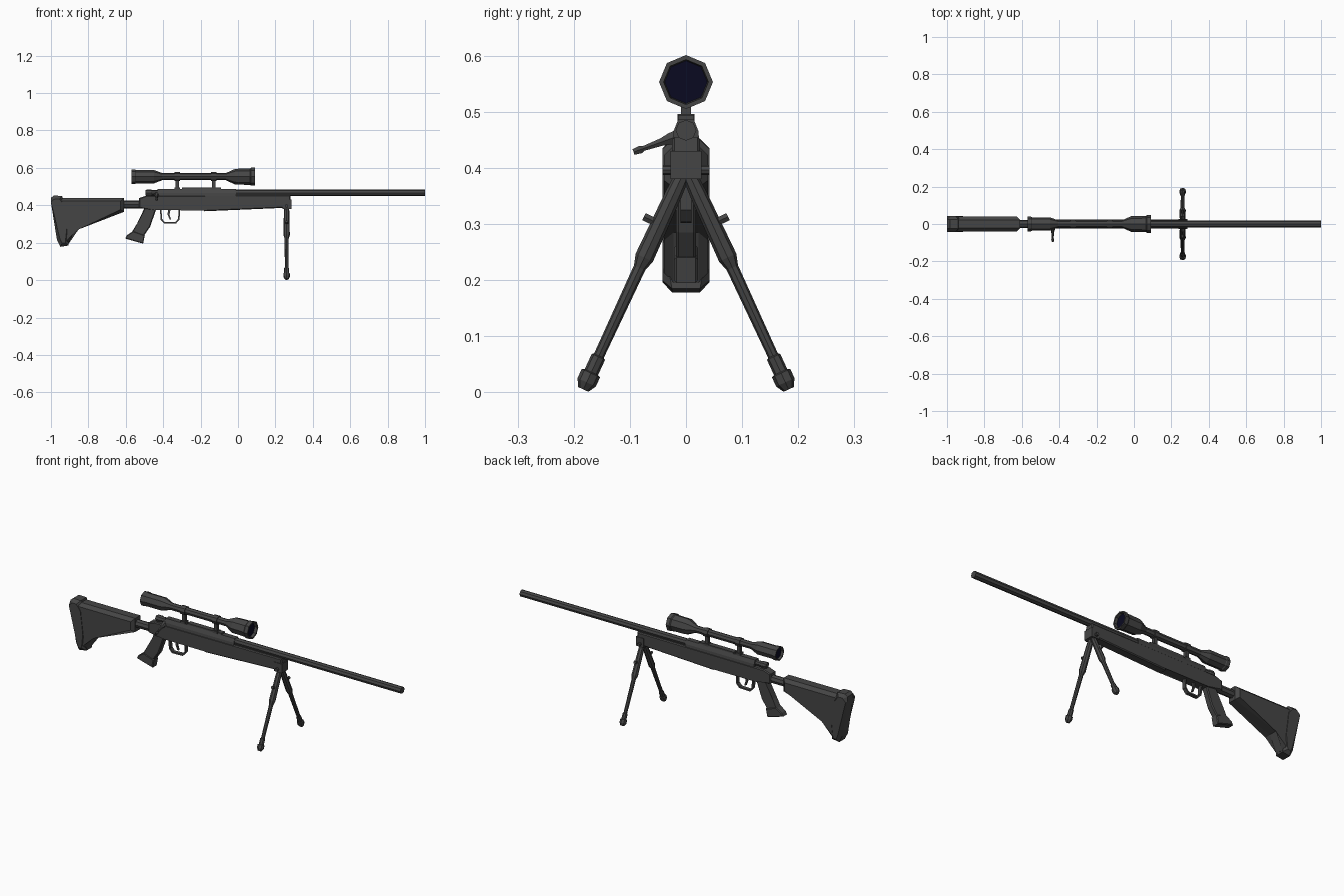
import bpy, bmesh, math
from mathutils import Vector

cube = bpy.data.objects.get("Cube")
if cube:
    bpy.data.objects.remove(cube)


def material(name, color):
    m = bpy.data.materials.new(name)
    m.use_nodes = True
    m.diffuse_color = color
    m.node_tree.nodes["Principled BSDF"].inputs["Base Color"].default_value = color
    return m


GREY = material("gunmetal_grey", (0.06, 0.06, 0.06, 1))
LENS = material("dark_blue_lens", (0.003, 0.003, 0.015, 1))


def finish(name, bm, mats=(GREY,)):
    bmesh.ops.recalc_face_normals(bm, faces=bm.faces)
    mesh = bpy.data.meshes.new(name)
    bm.to_mesh(mesh)
    bm.free()
    for m in mats:
        mesh.materials.append(m)
    obj = bpy.data.objects.new(name, mesh)
    bpy.context.collection.objects.link(obj)
    return obj


def prism(name, outline, lo, hi, axis="y", bevel=0.0):
    """Extrude an outline along y (x, z points) or along x (y, z points)."""
    bm = bmesh.new()
    place = (lambda p, t: (p[0], t, p[1])) if axis == "y" else (lambda p, t: (t, p[0], p[1]))
    a, b = ([bm.verts.new(place(p, t)) for p in outline] for t in (lo, hi))
    caps = [bm.faces.new(a), bm.faces.new(b)]
    n = len(outline)
    for i in range(n):
        j = (i + 1) % n
        bm.faces.new((a[i], a[j], b[j], b[i]))
    if bevel:
        rim = [e for f in caps for e in f.edges]
        bmesh.ops.bevel(bm, geom=rim, offset=bevel, segments=1, affect="EDGES",
                        clamp_overlap=True)
    return finish(name, bm)


def box(name, x, y, z):
    return prism(name, [(x[0], z[0]), (x[1], z[0]), (x[1], z[1]), (x[0], z[1])], *y)


def lathe(name, start, end, profile, sides=8, lens_caps=False):
    """Turn (distance, radius) points around the line from start to end."""
    start, end = Vector(start), Vector(end)
    q = (end - start).to_track_quat("Z", "Y")
    bm = bmesh.new()
    rings = []
    for d, r in profile:
        ring = []
        for k in range(sides):
            t = math.tau * k / sides
            ring.append(bm.verts.new(start + q @ Vector((r * math.cos(t), r * math.sin(t), d))))
        rings.append(ring)
    for a, b in zip(rings, rings[1:]):
        for k in range(sides):
            j = (k + 1) % sides
            bm.faces.new((a[k], a[j], b[j], b[k]))
    for ring in (rings[0], rings[-1]):
        bm.faces.new(ring).material_index = int(lens_caps)
    return finish(name, bm, (GREY, LENS) if lens_caps else (GREY,))


def rod(name, start, end, r, sides=8):
    length = (Vector(end) - Vector(start)).length
    return lathe(name, start, end, [(0, r), (length, r)], sides)


# Shoulder stock and its pad
prism("stock", [(-0.96, 0.44), (-0.61, 0.44), (-0.61, 0.365), (-0.865, 0.285),
                (-0.905, 0.195), (-0.95, 0.2)], -0.039, 0.039, bevel=0.017)
prism("butt_pad", [(-1, 0.415), (-1, 0.44), (-0.985, 0.452), (-0.94, 0.45), (-0.93, 0.4),
                   (-0.915, 0.28), (-0.905, 0.185), (-0.95, 0.178), (-0.968, 0.215)],
      -0.042, 0.042, bevel=0.017)
rod("stock_tube", (-0.63, 0, 0.404), (-0.51, 0, 0.404), 0.022)

# Body, receiver and barrel
prism("body", [(-0.53, 0.385), (-0.53, 0.438), (-0.49, 0.452), (0.28, 0.455), (0.283, 0.388),
               (-0.18, 0.368), (-0.18, 0.378), (-0.44, 0.374)], -0.025, 0.025, bevel=0.006)
prism("receiver", [(-0.025, 0.43), (0.025, 0.43), (0.022, 0.466), (0.014, 0.486),
                   (-0.014, 0.486), (-0.022, 0.466)], -0.43, -0.01, axis="x")
lathe("bolt", (-0.495, 0, 0.467), (-0.4, 0, 0.467),
      [(0, 0.013), (0.008, 0.018), (0.03, 0.018), (0.035, 0.015), (0.095, 0.015)])
rod("barrel", (-0.05, 0, 0.467), (1, 0, 0.467), 0.0185)
lathe("bolt_handle", (-0.435, -0.005, 0.46), (-0.435, -0.094, 0.428),
      [(0, 0.014), (0.025, 0.012), (0.04, 0.008), (0.075, 0.005), (0.08, 0.008), (0.094, 0.006)], 6)

# Grip with flared base
prism("grip", [(-0.435, 0.385), (-0.47, 0.285), (-0.508, 0.23), (-0.573, 0.248),
               (-0.535, 0.3), (-0.5, 0.385)], -0.018, 0.018, bevel=0.005)
prism("grip_base", [(-0.498, 0.24), (-0.507, 0.195), (-0.603, 0.222), (-0.594, 0.24),
                    (-0.56, 0.262)], -0.021, 0.021, bevel=0.004)

# Trigger and guard
prism("trigger_guard", [(-0.418, 0.38), (-0.413, 0.322), (-0.395, 0.302), (-0.33, 0.304),
                        (-0.312, 0.325), (-0.31, 0.38), (-0.318, 0.38), (-0.32, 0.328),
                        (-0.334, 0.312), (-0.391, 0.31), (-0.405, 0.326), (-0.41, 0.38)],
      -0.01, 0.01)
prism("trigger", [(-0.375, 0.38), (-0.36, 0.38), (-0.366, 0.35), (-0.358, 0.325),
                  (-0.366, 0.325), (-0.376, 0.35)], -0.005, 0.005)

# Scope, rail and mounts
SCOPE_Z = 0.553
lathe("scope", (-0.57, 0, SCOPE_Z), (0.09, 0, SCOPE_Z),
      [(0.012, 0.031), (0, 0.033), (0, 0.039), (0.02, 0.039), (0.024, 0.036), (0.12, 0.036),
       (0.165, 0.019), (0.505, 0.019), (0.555, 0.042), (0.635, 0.044), (0.64, 0.048),
       (0.66, 0.048), (0.66, 0.04), (0.645, 0.038)], lens_caps=True)
box("scope_rail", (-0.3, -0.09), (-0.014, 0.014), (0.48, 0.494))
for label, x in (("rear", -0.325), ("front", -0.13)):
    rod(label + "_scope_ring", (x - 0.014, 0, SCOPE_Z), (x + 0.014, 0, SCOPE_Z), 0.024)
    box(label + "_mount_post", (x - 0.009, x + 0.009), (-0.009, 0.009), (0.48, 0.54))
    box(label + "_mount_foot", (x - 0.014, x + 0.014), (-0.015, 0.015), (0.478, 0.496))

# Bipod
BX = 0.26
box("bipod_block", (BX - 0.022, BX + 0.026), (-0.028, 0.028), (0.38, 0.43))
rod("bipod_pivot", (BX, -0.042, 0.396), (BX, 0.042, 0.396), 0.009)
for label, s in (("left", 1), ("right", -1)):
    lathe(label + "_bipod_leg", (BX, s * 0.005, 0.39), (BX, s * 0.183, 0.005),
          [(0, 0.013), (0.04, 0.015), (0.165, 0.017), (0.185, 0.011), (0.358, 0.0095),
           (0.36, 0.013), (0.39, 0.013), (0.392, 0.018), (0.41, 0.018), (0.424, 0.01)])
    rod(label + "_leg_knob", (BX, s * 0.045, 0.299), (BX, s * 0.075, 0.313), 0.008, 6)
